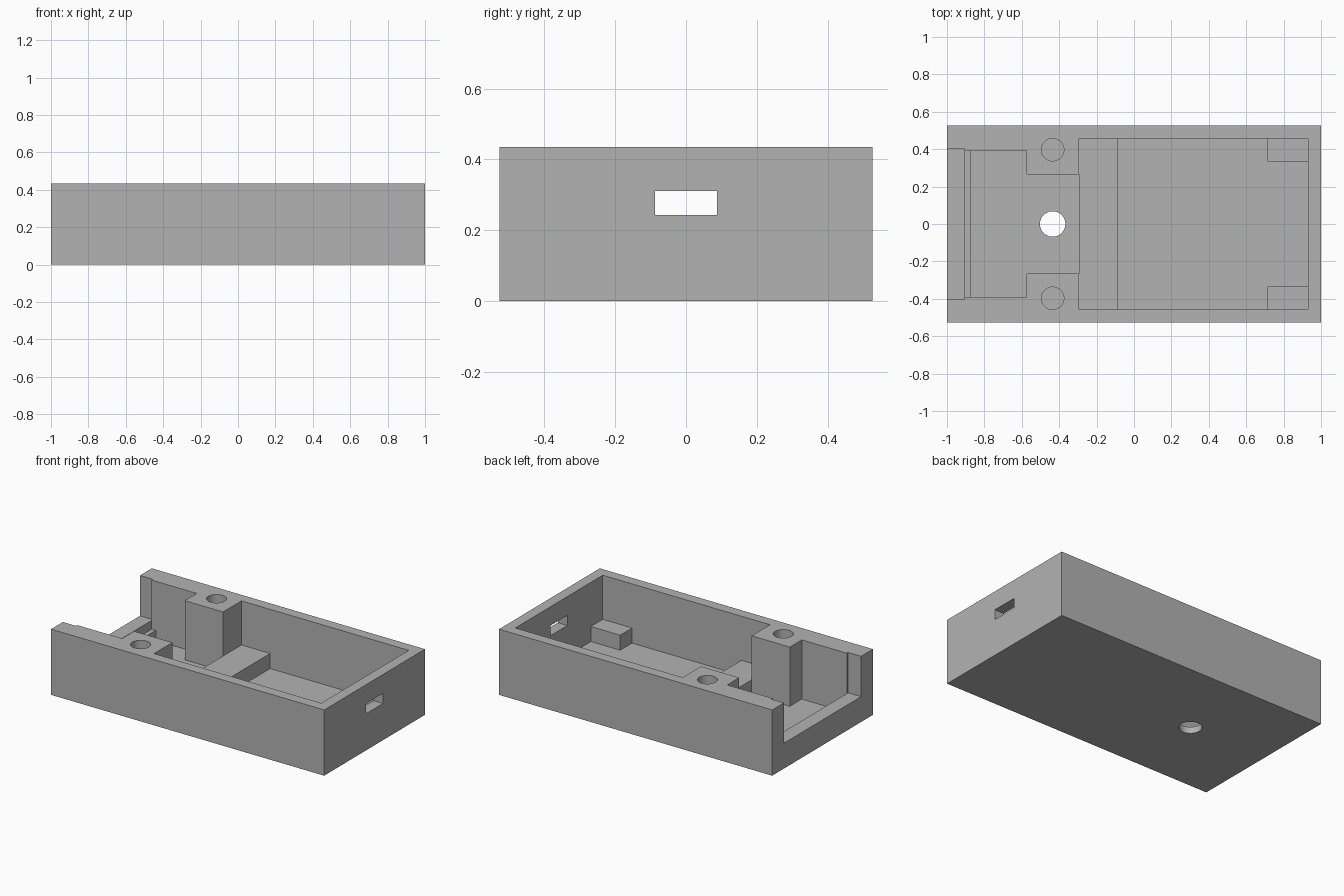
import bpy
import bmesh

if "Cube" in bpy.data.objects:
    bpy.data.objects.remove(bpy.data.objects["Cube"], do_unlink=True)

grey = bpy.data.materials.new("plain grey")
grey.use_nodes = True
grey.diffuse_color = (0.45, 0.45, 0.45, 1)
grey.node_tree.nodes["Principled BSDF"].inputs["Base Color"].default_value = grey.diffuse_color

HALF_Y, HEIGHT, FLOOR, STEP = 0.527, 0.435, 0.043, 0.143
ABOVE = HEIGHT + 0.1


def prism(name, outline, z0, z1):
    """Extrude a flat outline from z0 to z1."""
    bm = bmesh.new()
    face = bm.faces.new([bm.verts.new((x, y, z0)) for x, y in outline])
    up = bmesh.ops.extrude_face_region(bm, geom=[face])["geom"]
    bmesh.ops.translate(bm, vec=(0, 0, z1 - z0),
                        verts=[v for v in up if isinstance(v, bmesh.types.BMVert)])
    bmesh.ops.recalc_face_normals(bm, faces=bm.faces)
    return finish(name, bm)


def finish(name, bm):
    mesh = bpy.data.meshes.new(name)
    bm.to_mesh(mesh)
    bm.free()
    mesh.materials.append(grey)
    obj = bpy.data.objects.new(name, mesh)
    bpy.context.collection.objects.link(obj)
    return obj


def box(name, x0, x1, y0, y1, z0, z1):
    return prism(name, [(x0, y0), (x1, y0), (x1, y1), (x0, y1)], z0, z1)


def mirrored(half):
    """Close a +y half outline with its reflection."""
    return half + [(x, -y) for x, y in reversed(half)]


def drill(name, x, y, radius, z0, z1):
    bm = bmesh.new()
    bmesh.ops.create_cone(bm, cap_ends=True, segments=48, radius1=radius,
                          radius2=radius, depth=z1 - z0)
    bmesh.ops.translate(bm, vec=(x, y, (z0 + z1) / 2), verts=bm.verts)
    return finish(name, bm)


def cut(target, cutter):
    mod = target.modifiers.new("cut", "BOOLEAN")
    mod.operation, mod.solver, mod.object = "DIFFERENCE", "EXACT", cutter
    bpy.context.view_layer.objects.active = target
    bpy.ops.object.modifier_apply(modifier=mod.name)
    bpy.data.objects.remove(cutter, do_unlink=True)


# Case body, hollowed around two screw posts
case = box("case", -1, 1, -HALF_Y, HALF_Y, 0, HEIGHT)
cut(case, prism("cavity", mirrored([(-0.875, 0.39), (-0.575, 0.39), (-0.575, 0.265),
                                    (-0.295, 0.265), (-0.295, 0.457), (0.93, 0.457)]),
                FLOOR, ABOVE))

# Ledge and wide opening at the open end
cut(case, box("ledge", -0.905, -0.8, -0.39, 0.39, 0.11, ABOVE))
cut(case, box("opening", -1.1, -0.905, -0.403, 0.403, 0.168, ABOVE))

# Connector slot in the closed end
cut(case, box("slot", 0.85, 1.1, -0.088, 0.088, 0.243, 0.31))

# Floor hole and blind screw holes
cut(case, drill("floor_hole", -0.435, 0, 0.068, -0.1, 0.2))
for side in (-1, 1):
    cut(case, drill("screw_hole", -0.435, side * 0.397, 0.06, 0.1, ABOVE))

bpy.ops.object.select_all(action="DESELECT")
case.select_set(True)
bpy.context.view_layer.objects.active = case
bpy.ops.object.shade_smooth_by_angle(angle=0.5)

# Raised supports on the floor, set slightly into the case
box("cross_support", -0.295, -0.085, -0.465, 0.465, FLOOR - 0.01, STEP)
for label, side in (("right", -1), ("left", 1)):
    y0, y1 = sorted((side * 0.333, side * 0.465))
    box(label + "_corner_support", 0.715, 0.94, y0, y1, FLOOR - 0.01, STEP)
